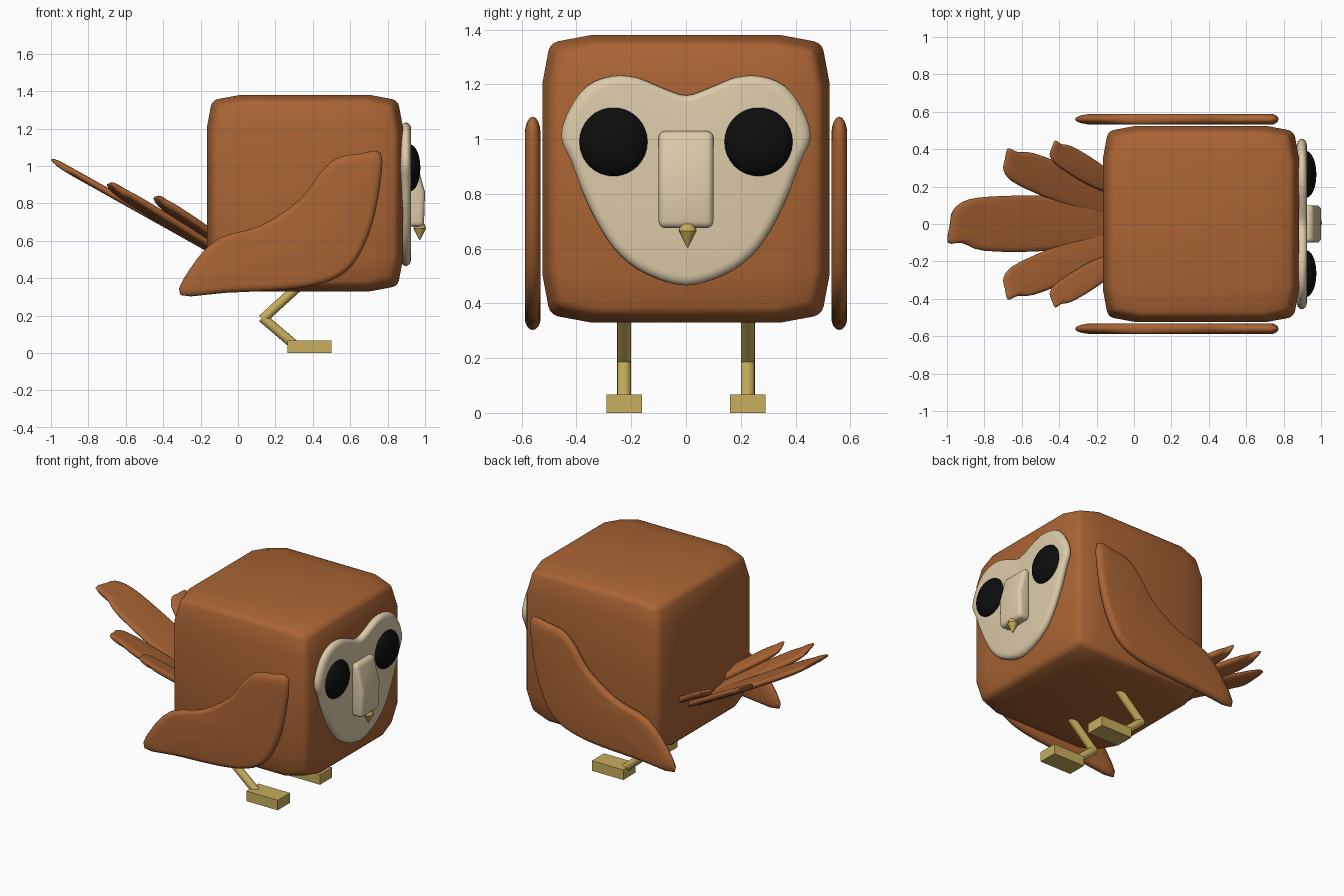
import bpy, bmesh, math
from mathutils import Vector

if "Cube" in bpy.data.objects:
    bpy.data.objects.remove(bpy.data.objects["Cube"])


def material(name, rgb):
    m = bpy.data.materials.new(name)
    m.diffuse_color = (*rgb, 1)
    m.use_nodes = True
    m.node_tree.nodes["Principled BSDF"].inputs["Base Color"].default_value = m.diffuse_color
    return m


BROWN = material("brown feathers", (0.40, 0.127, 0.034))
CREAM = material("cream", (0.72, 0.60, 0.40))
GOLD = material("gold", (0.58, 0.43, 0.11))
BLACK = material("black", (0.004, 0.004, 0.004))


def finish(bm, name, mat, angle=None):
    bmesh.ops.recalc_face_normals(bm, faces=bm.faces)
    me = bpy.data.meshes.new(name)
    bm.to_mesh(me)
    bm.free()
    me.materials.append(mat)
    ob = bpy.data.objects.new(name, me)
    bpy.context.collection.objects.link(ob)
    if angle is not None:
        for o in bpy.context.selected_objects:
            o.select_set(False)
        ob.select_set(True)
        bpy.context.view_layer.objects.active = ob
        bpy.ops.object.shade_smooth_by_angle(angle=math.radians(angle))
    return ob


def smooth_loop(pts, steps=3):
    """Catmull-Rom through a closed outline."""
    out, n = [], len(pts)
    for i in range(n):
        a, b, c, d = (Vector(pts[(i + k) % n]) for k in (-1, 0, 1, 2))
        for s in range(steps):
            t = s / steps
            out.append(0.5 * (2 * b + (c - a) * t + (2 * a - 5 * b + 4 * c - d) * t * t
                              + (3 * b - a - 3 * c + d) * t ** 3))
    return out


def pillow(name, mat, pts, centre, half, inset, place):
    """Flat plate with a rounded rim; place maps (u, v, h) to a position."""
    loop, c = smooth_loop(pts), Vector(centre)
    bm = bmesh.new()
    rings, steps = [], 8
    for k in range(steps + 1):
        a = math.pi * (k / steps - 0.5)
        s, h = 1 - inset * (1 - math.cos(a)), half * math.sin(a)
        rings.append([bm.verts.new(place(*(c + (p - c) * s), h)) for p in loop])
    n = len(loop)
    for r0, r1 in zip(rings, rings[1:]):
        for i in range(n):
            bm.faces.new((r0[i], r0[(i + 1) % n], r1[(i + 1) % n], r1[i]))
    for ring, h in ((rings[0], -half), (rings[-1], half)):
        mid = bm.verts.new(place(*c, h))
        for i in range(n):
            bm.faces.new((ring[i], ring[(i + 1) % n], mid))
    return finish(bm, name, mat, 60)


# Body: cube with flat middles drawn in slightly at its edges and corners
BX, BZ, H = 0.358, 0.855, 0.525
bm = bmesh.new()
grid = (-1, -0.66, 0.66, 1)
cache = {}


def body_vert(p):
    if p not in cache:
        ends = sum(abs(q) == 1 for q in p)
        pos = [q * (H - 0.028 * (ends - 1)) for q in p]
        cache[p] = bm.verts.new((pos[0] + BX, pos[1], pos[2] + BZ))
    return cache[p]


for axis in range(3):
    for side in (-1, 1):
        for i in range(3):
            for j in range(3):
                quad = []
                for a, b in ((i, j), (i + 1, j), (i + 1, j + 1), (i, j + 1)):
                    p = [grid[a], grid[b]]
                    p.insert(axis, side)
                    quad.append(body_vert(tuple(p)))
                bm.faces.new(quad)
bmesh.ops.recalc_face_normals(bm, faces=bm.faces)
sharp = [e for e in bm.edges if e.calc_face_angle() > math.radians(45)]
bmesh.ops.bevel(bm, geom=sharp, offset=0.03, segments=3, profile=0.5, affect='EDGES')
finish(bm, "body", BROWN, 60)

# Heart-shaped face plate
half_heart = [(0.08, 1.185), (0.18, 1.225), (0.27, 1.23), (0.36, 1.195), (0.425, 1.11),
              (0.456, 1.01), (0.42, 0.92), (0.37, 0.79), (0.31, 0.67), (0.24, 0.575), (0.14, 0.505)]
heart = [(0, 1.16)] + half_heart + [(0, 0.465)] + [(-y, z) for y, z in reversed(half_heart)]
pillow("face_plate", CREAM, heart, (0, 0.87), 0.028, 0.09, lambda u, v, h: (0.897 + h, u, v))

# Nose: side profile pushed across the face, with rounded edges
bm = bmesh.new()
profile = [(0.91, 1.03), (0.958, 1.03), (0.975, 0.95), (1.0, 0.86), (0.994, 0.675), (0.91, 0.675)]
f = bm.faces.new([bm.verts.new((x, -0.1, z)) for x, z in profile])
new = bmesh.ops.extrude_face_region(bm, geom=[f])["geom"]
bmesh.ops.translate(bm, vec=(0, 0.2, 0), verts=[v for v in new if isinstance(v, bmesh.types.BMVert)])
bmesh.ops.recalc_face_normals(bm, faces=bm.faces)
sharp = [e for e in bm.edges if e.calc_face_angle() > math.radians(40)]
bmesh.ops.bevel(bm, geom=sharp, offset=0.025, segments=4, profile=0.5, affect='EDGES')
finish(bm, "nose", CREAM, 60)


def rod(name, mat, p, q, r0, r1, segments=16):
    p, q = Vector(p), Vector(q)
    bm = bmesh.new()
    bmesh.ops.create_cone(bm, cap_ends=True, segments=segments, radius1=r0, radius2=r1, depth=(q - p).length)
    rot = (q - p).to_track_quat('Z', 'Y').to_matrix()
    for v in bm.verts:
        v.co = rot @ v.co + (p + q) / 2
    return finish(bm, name, mat, 40)


# Beak tip
rod("beak_tip", GOLD, (0.972, 0.006, 0.665), (0.972, 0.006, 0.604), 0.033, 0.002)
rod("beak_base", GOLD, (0.972, 0.006, 0.69), (0.972, 0.006, 0.665), 0.026, 0.033)

# Wing outline in side view
wing = [(-0.308, 0.31), (-0.257, 0.45), (-0.11, 0.61), (0.118, 0.68), (0.33, 0.82), (0.44, 0.965),
        (0.53, 1.043), (0.65, 1.066), (0.763, 1.07), (0.76, 0.9), (0.716, 0.684), (0.64, 0.508),
        (0.545, 0.412), (0.41, 0.362), (0.225, 0.337), (-0.07, 0.322)]

for side, label in ((-1, "right"), (1, "left")):
    # Eye
    bm = bmesh.new()
    bmesh.ops.create_uvsphere(bm, u_segments=32, v_segments=16, radius=1)
    for v in bm.verts:
        v.co = (0.918 + v.co.x * 0.057, side * 0.265 + v.co.y * 0.126, 0.99 + v.co.z * 0.126)
    finish(bm, label + "_eye", BLACK, 60)
    # Wing
    pillow(label + "_wing", BROWN, wing, (0.45, 0.62), 0.029, 0.14,
           lambda u, v, h: (u, side * 0.56 + h, v))
    # Leg and foot
    y = side * 0.226
    rod(label + "_upper_leg", GOLD, (0.36, y, 0.39), (0.13, y, 0.18), 0.026, 0.026)
    rod(label + "_lower_leg", GOLD, (0.13, y, 0.19), (0.30, y, 0.045), 0.026, 0.026)
    bm = bmesh.new()
    bmesh.ops.create_cube(bm, size=1)
    for v in bm.verts:
        v.co = (0.383 + v.co.x * 0.235, y + v.co.y * 0.13, 0.034 + v.co.z * 0.068)
    finish(bm, label + "_foot", GOLD)

# Tail feather outline: length 0..1, width -1..1, pointed at one corner
feather = [(0, 0.5), (0.2, 0.8), (0.42, 1), (0.68, 1), (0.88, 0.88), (0.97, 0.5), (0.99, -0.05),
           (1, -0.67), (0.92, -0.68), (0.8, -0.95), (0.5, -0.98), (0.2, -0.75), (0, -0.4)]


def tail_feather(name, root, yaw, length, width, flip):
    ca, sa = math.cos(math.radians(yaw)), math.sin(math.radians(yaw))
    rx, ry, rz = root

    def place(u, v, h):
        d, w = u * length, v * width * flip
        d += h * 0.4
        return (rx - d * ca + w * sa, ry + d * sa + w * ca, rz + 0.56 * u * length + h)

    pillow(name, BROWN, feather, (0.55, 0), 0.028, 0.2, place)


tail_feather("middle_tail_feather", (-0.05, 0, 0.50), 0, 0.945, 0.15, 1)
for side, label in ((-1, "right"), (1, "left")):
    tail_feather(label + "_tail_feather", (-0.05, side * 0.08, 0.51), side * 22, 0.70, 0.10, -side)
    tail_feather(label + "_outer_tail_feather", (-0.05, side * 0.17, 0.57), side * 31, 0.46, 0.068, -side)
